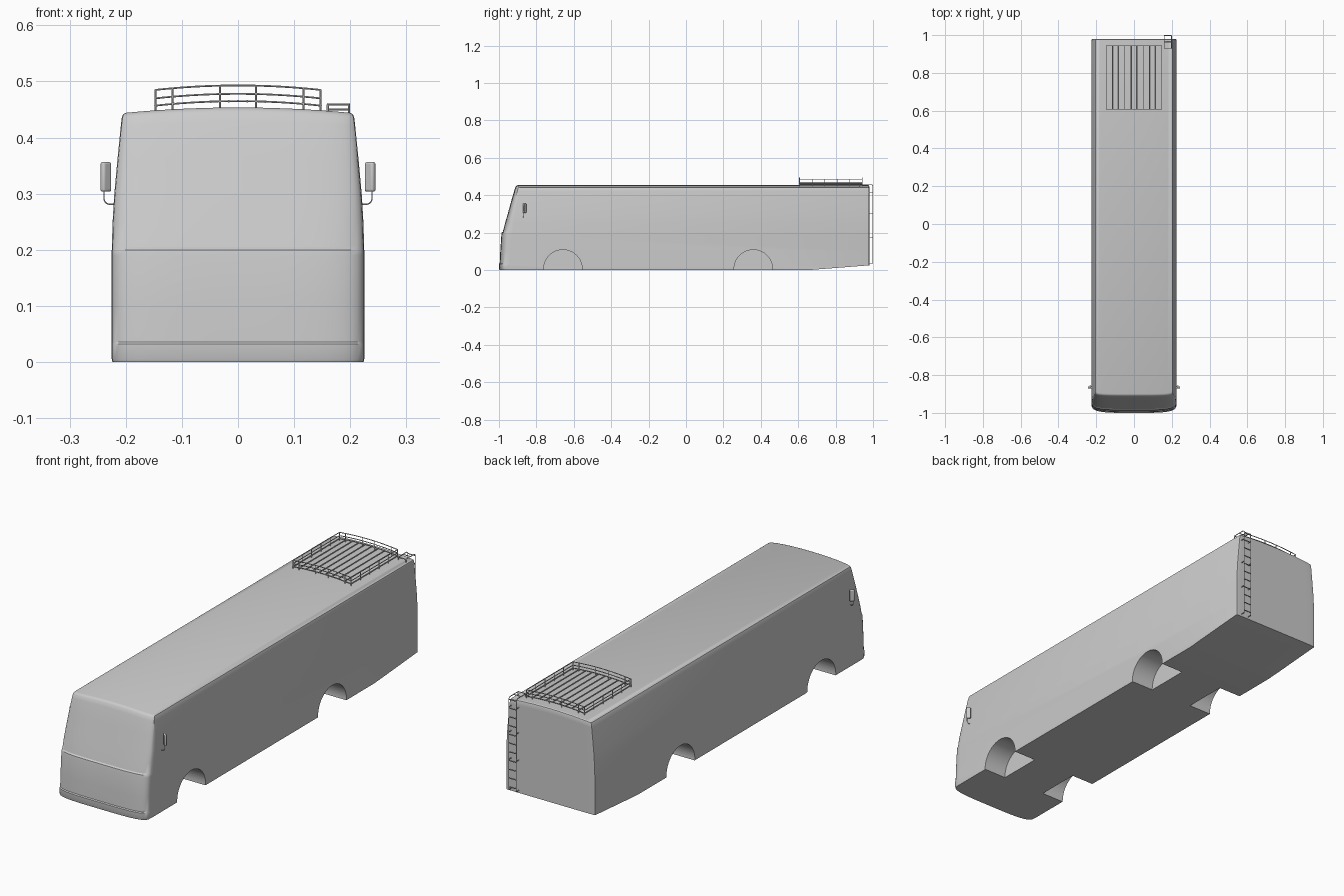
import bpy, bmesh, math
from mathutils import Vector

if "Cube" in bpy.data.objects:
    bpy.data.objects.remove(bpy.data.objects["Cube"])


def link(name, data):
    ob = bpy.data.objects.new(name, data)
    bpy.context.collection.objects.link(ob)
    return ob


def activate(ob):
    bpy.ops.object.select_all(action='DESELECT')
    ob.select_set(True)
    bpy.context.view_layer.objects.active = ob


def smooth(ob, deg=30):
    activate(ob)
    bpy.ops.object.shade_smooth_by_angle(angle=math.radians(deg))


def tubes(name, paths, r):
    """One mesh object made of round bars along point paths."""
    cu = bpy.data.curves.new(name, 'CURVE')
    cu.dimensions = '3D'
    cu.bevel_depth = r
    cu.bevel_resolution = 1
    cu.use_fill_caps = True
    for pts in paths:
        sp = cu.splines.new('POLY')
        sp.points.add(len(pts) - 1)
        for p, co in zip(sp.points, pts):
            p.co = (*co, 1)
    ob = link(name, cu)
    activate(ob)
    bpy.ops.object.convert(target='MESH')
    smooth(bpy.context.object, 50)


# Body shell: stacked plan outlines (z, half width, front y, corner depth, rear y)
LEVELS = [(0, .224, -.997, .055, .98), (.005, .225, -.999, .055, .98),
          (.032, .225, -1.0, .055, .98), (.036, .225, -.996, .055, .98),
          (.10, .225, -.993, .055, .98), (.19, .225, -.987, .055, .98),
          (.20, .225, -.985, .055, .98), (.205, .2248, -.979, .052, .98),
          (.25, .2235, -.967, .046, .98), (.30, .2205, -.952, .040, .98),
          (.36, .215, -.935, .032, .98), (.42, .209, -.917, .024, .98),
          (.436, .207, -.911, .022, .98), (.441, .205, -.906, .020, .978),
          (.4435, .200, -.899, .018, .974)]
M = 28


def bow(u, d, p=4):
    return d * (1 - max(0, 1 - abs(u) ** p) ** (1 / p))


def crown(x):
    return .010 * (1 - (x / .207) ** 2)


bm = bmesh.new()
rings = []
for z, w, f, d, back in LEVELS:
    us = [math.sin(math.pi * (j / M - .5)) for j in range(M + 1)]
    lift = max(0, (z - .2) / .24)
    front = [bm.verts.new((u * w, f + bow(u, d), z + lift * crown(u * w))) for u in us]
    rear = [bm.verts.new((u * w, back - bow(u, .006, 8), z + lift * crown(u * w))) for u in us]
    rings.append((front, rear))
for (f0, r0), (f1, r1) in zip(rings, rings[1:]):
    a, b = f0 + r0[::-1], f1 + r1[::-1]
    for j in range(len(a)):
        k = (j + 1) % len(a)
        bm.faces.new((a[j], a[k], b[k], b[j]))
f, r = rings[-1]
for j in range(M):
    bm.faces.new((f[j], f[j + 1], r[j + 1], r[j]))
bm.faces.new((rings[0][0] + rings[0][1][::-1])[::-1])

# Raised rear underside
g = bm.verts[:] + bm.edges[:] + bm.faces[:]
bmesh.ops.bisect_plane(bm, geom=g, plane_co=(0, .66, 0),
                       plane_no=Vector((0, .025, -.32)).normalized(), clear_outer=True)
bmesh.ops.holes_fill(bm, edges=[e for e in bm.edges if e.is_boundary], sides=0)
bmesh.ops.recalc_face_normals(bm, faces=bm.faces[:])
me = bpy.data.meshes.new("bus_body")
bm.to_mesh(me)
bm.free()
body = link("bus_body", me)

# Wheel arches
for y in (-.658, .36):
    for s in (-1, 1):
        bpy.ops.mesh.primitive_cylinder_add(vertices=64, radius=.103, depth=.24,
                                            location=(s * .23, y, .005),
                                            rotation=(0, math.pi / 2, 0))
        cut = bpy.context.object
        cut.hide_render = True
        mod = body.modifiers.new("arch", 'BOOLEAN')
        mod.operation = 'DIFFERENCE'
        mod.solver = 'EXACT'
        mod.object = cut
        activate(body)
        bpy.ops.object.modifier_apply(modifier=mod.name)
        bpy.data.objects.remove(cut)
smooth(body)

# Roof rack: slats, rails and posts following the roof crown
X, Y0, Y1 = .147, .607, .943


def arc(x, z):
    return z + .008 * (1 - (x / X) ** 2)


slat_x = [-X + 2 * X * i / 9 for i in range(10)]
arc_x = [-X + 2 * X * i / 16 for i in range(17)]
tubes("rack_slats", [[(x, Y0, arc(x, .457)), (x, Y1, arc(x, .457))] for x in slat_x], .0025)
rails = [[(x, y, arc(x, z)) for x in arc_x] for y in (Y0, Y1) for z in (.457, .470, .485)]
rails += [[(s * X, Y0, z), (s * X, Y1, z)] for s in (-1, 1) for z in (.470, .485)]
tubes("rack_rails", rails, .0018)
spots = [(x, y) for x in (-X, -.117, -.032, .032, .117, X) for y in (Y0, Y1)]
spots += [(s * X, Y0 + (Y1 - Y0) * i / 5) for s in (-1, 1) for i in range(1, 5)]
tubes("rack_posts", [[(x, y, arc(x, .443)), (x, y, arc(x, .486))] for x, y in spots], .0018)

# Rear ladder: two stiles hooked over the roof, rungs and brackets
LX = (.160, .198)
YL = .998
stiles = [[(x, .93, .442), (x, .93, .459), (x, .990, .459), (x, YL, .452),
           (x, YL, .036), (x, .975, .036)] for x in LX]
rungs = [[(LX[0], YL, z), (LX[1], YL, z)] for z in [.05 + .04 * i for i in range(11)]]
rungs += [[(LX[0], y, .459), (LX[1], y, .459)] for y in (.93, .963)]
brackets = [[(x, YL, z), (x, .975, z)] for x in LX for z in (.175, .30, .415)]
tubes("rear_ladder", stiles + rungs + brackets, .002)

# Side mirrors with bent arms
for s, side in ((-1, "left"), (1, "right")):
    bpy.ops.mesh.primitive_cube_add(size=1, location=(s * .2355, -.863, .330))
    ob = bpy.context.object
    ob.name = side + "_mirror"
    ob.scale = (.020, .011, .053)
    ob.rotation_euler = (0, 0, s * math.radians(-40))
    bpy.ops.object.transform_apply(location=False, rotation=False, scale=True)
    bev = ob.modifiers.new("round", 'BEVEL')
    bev.width = .004
    bev.segments = 3
    smooth(ob, 40)
    bend = [(s * (.228 + .011 * math.sin(t)), -.870, .292 - .011 * math.cos(t))
            for t in [math.pi / 2 * i / 6 for i in range(7)]]
    arm = [(s * .215, -.868, .281)] + bend + [(s * .239, -.870, .345)]
    tubes(side + "_mirror_arm", [arm], .0013)
